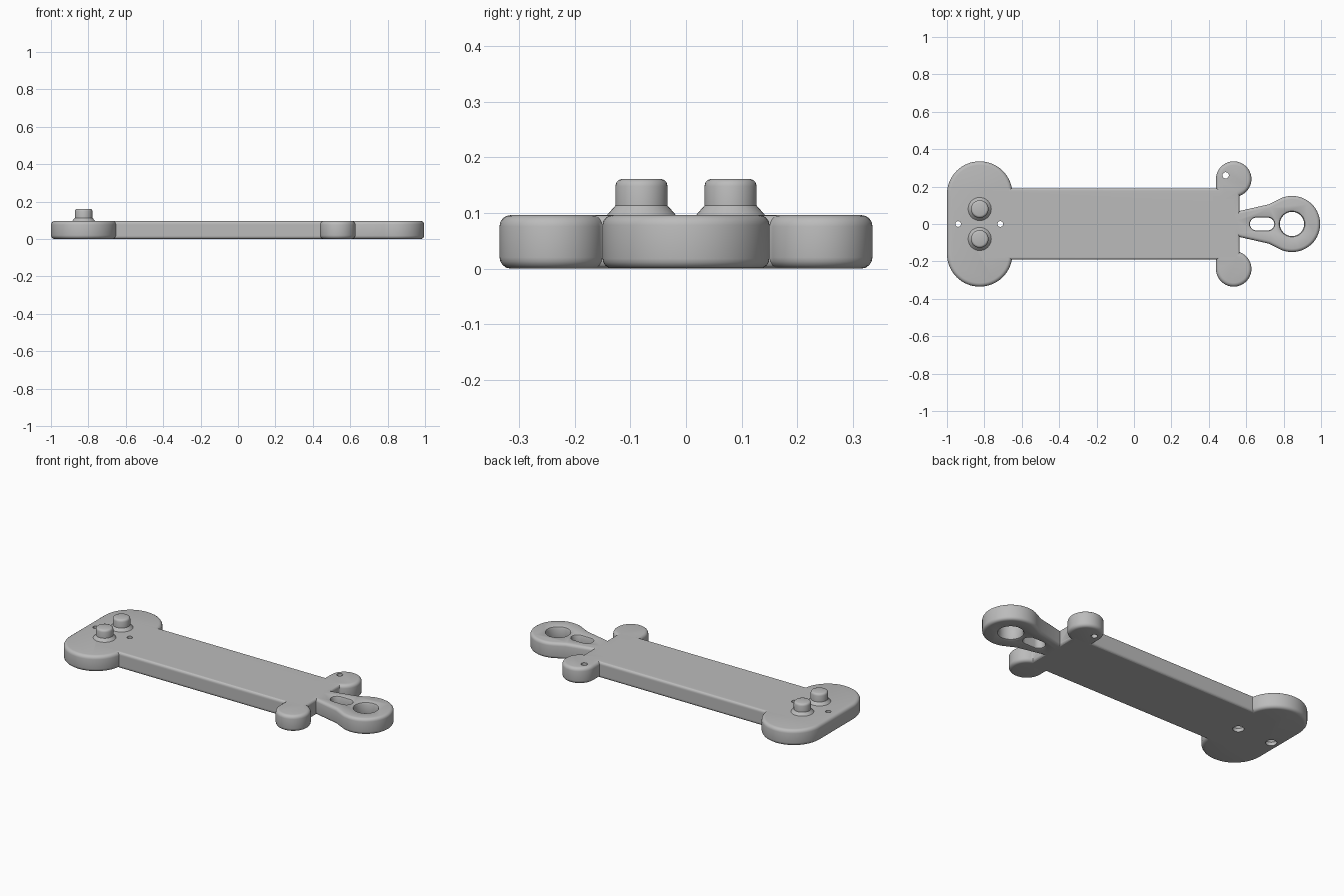
import bpy, bmesh
from math import cos, sin, radians

cube = bpy.data.objects.get("Cube")
if cube:
    bpy.data.objects.remove(cube, do_unlink=True)

THICK = 0.096

grey = bpy.data.materials.new("plain grey")
grey.use_nodes = True
grey.diffuse_color = (0.5, 0.5, 0.5, 1)
grey.node_tree.nodes["Principled BSDF"].inputs["Base Color"].default_value = grey.diffuse_color


def arc(cx, cy, r, a0, a1, n=32):
    angles = [radians(a0 + (a1 - a0) * i / n) for i in range(n + 1)]
    return [(cx + r * cos(a), cy + r * sin(a)) for a in angles]


def make(name, bm):
    bmesh.ops.recalc_face_normals(bm, faces=bm.faces)
    mesh = bpy.data.meshes.new(name)
    bm.to_mesh(mesh)
    bm.free()
    mesh.materials.append(grey)
    ob = bpy.data.objects.new(name, mesh)
    bpy.context.collection.objects.link(ob)
    return ob


def plate(name, outline, rounding):
    """Extruded outline with rounded rims."""
    bm = bmesh.new()
    base = bm.faces.new([bm.verts.new((x, y, 0)) for x, y in outline])
    ext = bmesh.ops.extrude_face_region(bm, geom=[base])["geom"]
    for v in ext:
        if isinstance(v, bmesh.types.BMVert):
            v.co.z = THICK
    rims = [e for e in bm.edges if abs(e.verts[0].co.z - e.verts[1].co.z) < 1e-5]
    bmesh.ops.bevel(bm, geom=rims, offset=rounding, segments=4, profile=0.5, affect='EDGES')
    return make(name, bm)


def loft(name, cx, cy, rings, half=0.0, n=16):
    """Stack of (radius, z) rings, stretched along x by half."""
    bm = bmesh.new()
    loops = []
    for r, z in rings:
        pts = arc(cx + half, cy, r, -90, 90, n) + arc(cx - half, cy, r, 90, 270, n)
        if half == 0:
            pts = arc(cx, cy, r, 0, 360, 2 * n)[:-1]
        loops.append([bm.verts.new((x, y, z)) for x, y in pts])
    for low, high in zip(loops, loops[1:]):
        for i in range(len(low)):
            j = (i + 1) % len(low)
            bm.faces.new((low[i], low[j], high[j], high[i]))
    bm.faces.new(loops[0])
    bm.faces.new(loops[-1])
    return make(name, bm)


def combine(target, other, operation):
    bpy.context.view_layer.objects.active = target
    mod = target.modifiers.new("combine", 'BOOLEAN')
    mod.operation, mod.solver, mod.object = operation, 'EXACT', other
    bpy.ops.object.modifier_apply(modifier=mod.name)
    bpy.data.objects.remove(other, do_unlink=True)


def smooth(ob):
    bpy.ops.object.select_all(action='DESELECT')
    ob.select_set(True)
    bpy.context.view_layer.objects.active = ob
    bpy.ops.object.shade_smooth_by_angle(angle=radians(35))


# Long body of the strap
strap = plate("strap", [(-0.83, -0.19), (0.565, -0.19), (0.565, 0.19), (-0.83, 0.19)], 0.014)

# Wide rounded head
head = arc(-0.825, 0.16, 0.175, 0, 180) + arc(-0.825, -0.16, 0.175, 180, 360)
combine(strap, plate("head", head, 0.02), 'UNION')

# Pair of round ears
for side in (1, -1):
    ear = arc(0.533, 0.24, 0.095, -70, 180) + [(0.438, 0.1), (0.533, 0.1)]
    combine(strap, plate("ear", [(x, y * side) for x, y in ear], 0.02), 'UNION')

# Neck and pull ring
tail = [(0.5, -0.055), (0.72, -0.105)] + arc(0.845, 0, 0.15, -115, 115, 48) + [(0.72, 0.105), (0.5, 0.055)]
combine(strap, plate("pull_ring", tail, 0.018), 'UNION')


# Ring hole and slot with softened rims
def flared(r, f=0.014):
    steps = [(r + f * 1.4, -0.005), (r + f, 0), (r + f * 0.3, f * 0.3), (r, f)]
    return steps + [(a, THICK - z) for a, z in reversed(steps)]


combine(strap, loft("ring_hole", 0.845, 0, flared(0.065)), 'DIFFERENCE')
combine(strap, loft("slot", 0.685, 0, flared(0.034, 0.01), 0.031), 'DIFFERENCE')

# Small holes: two in the head, wider below, and one in the left ear
for x in (-0.94, -0.715):
    combine(strap, loft("head_hole", x, 0, [(0.03, -0.01), (0.03, 0.02), (0.015, 0.04), (0.015, 0.11)]), 'DIFFERENCE')
combine(strap, loft("ear_hole", 0.49, 0.26, [(0.017, -0.01), (0.017, 0.11)]), 'DIFFERENCE')
smooth(strap)

# Two pegs with flared feet
for name, y in (("left_peg", 0.08), ("right_peg", -0.08)):
    peg = [(0.062, THICK - 0.01), (0.062, THICK), (0.047, 0.113), (0.047, 0.148),
           (0.045, 0.155), (0.041, 0.159), (0.035, 0.161)]
    smooth(loft(name, -0.825, y, peg))
